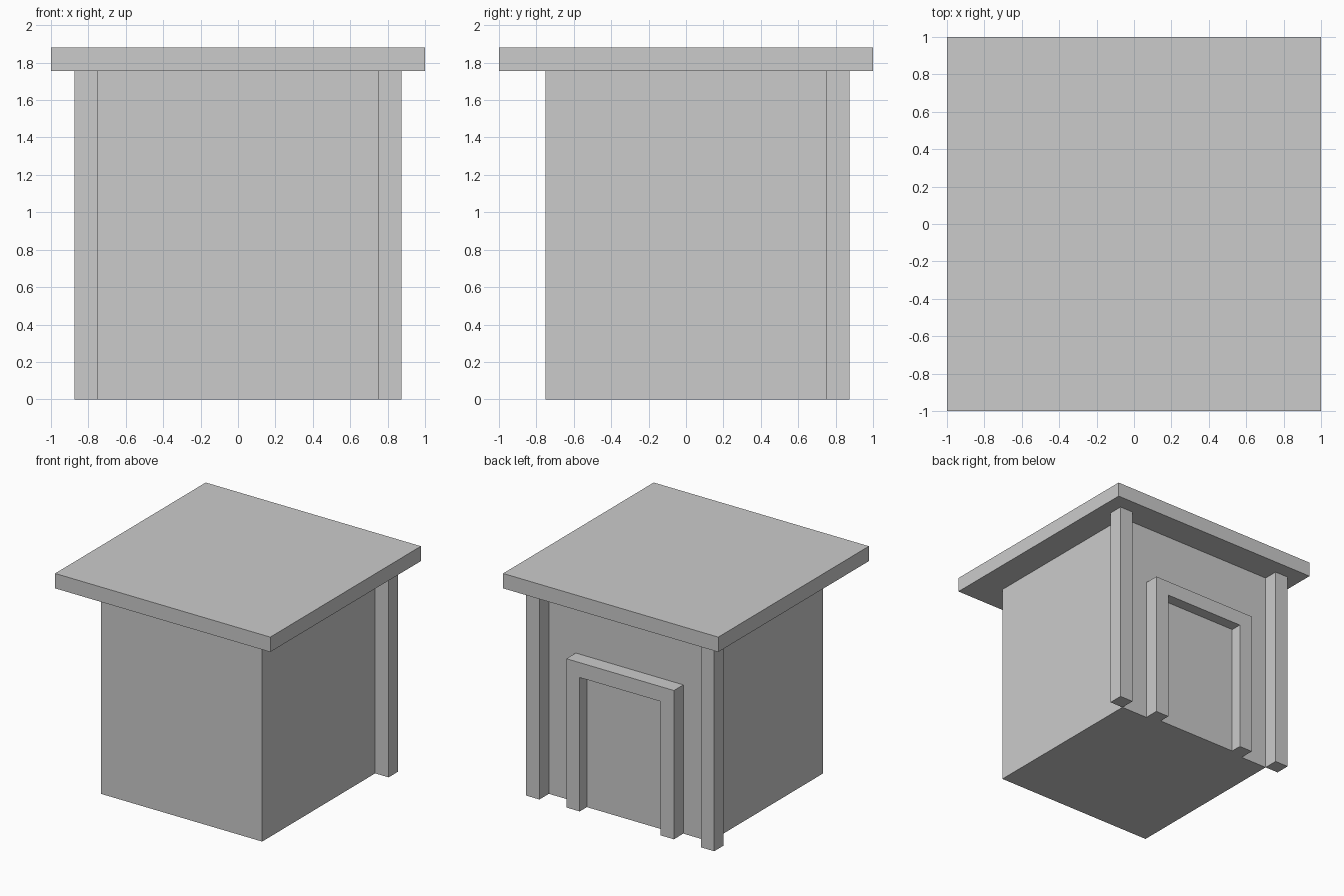
import bpy
import bmesh

if "Cube" in bpy.data.objects:
    bpy.data.objects.remove(bpy.data.objects["Cube"])

WALL_H, TOP = 1.755, 1.88
WALL, POST = 0.75, 0.875


def extrude_profile(name, profile, y0, y1):
    """Extrude an (x, z) outline along y into a closed solid."""
    bm = bmesh.new()
    face = bm.faces.new([bm.verts.new((x, y0, z)) for x, z in profile])
    out = bmesh.ops.extrude_face_region(bm, geom=[face])["geom"]
    moved = [g for g in out if isinstance(g, bmesh.types.BMVert)]
    bmesh.ops.translate(bm, verts=moved, vec=(0, y1 - y0, 0))
    bmesh.ops.recalc_face_normals(bm, faces=bm.faces)
    mesh = bpy.data.meshes.new(name)
    bm.to_mesh(mesh)
    bm.free()
    obj = bpy.data.objects.new(name, mesh)
    bpy.context.collection.objects.link(obj)
    return obj


def box(name, x0, x1, y0, y1, z0, z1):
    return extrude_profile(name, [(x0, z0), (x1, z0), (x1, z1), (x0, z1)], y0, y1)


# Main block and overhanging flat roof
box("walls", -WALL, WALL, -WALL, WALL, 0, WALL_H)
box("roof", -1, 1, -1, 1, WALL_H, TOP)

# Posts just outside the two rear corners
for side, s in (("left", -1), ("right", 1)):
    x0, x1 = sorted((s * WALL, s * POST))
    box(f"{side}_corner_post", x0, x1, WALL, POST, 0, WALL_H)

# Door surround: an upside-down U on the rear wall
half = [(0.375, 1.125), (0.375, 0), (0.5, 0), (0.5, 1.25)]
extrude_profile("door_frame", half + [(-x, z) for x, z in reversed(half)], WALL, POST)

# Thin door panel set inside the surround
box("door_panel", -0.375, 0.375, WALL, 0.78, 0, 1.125)
